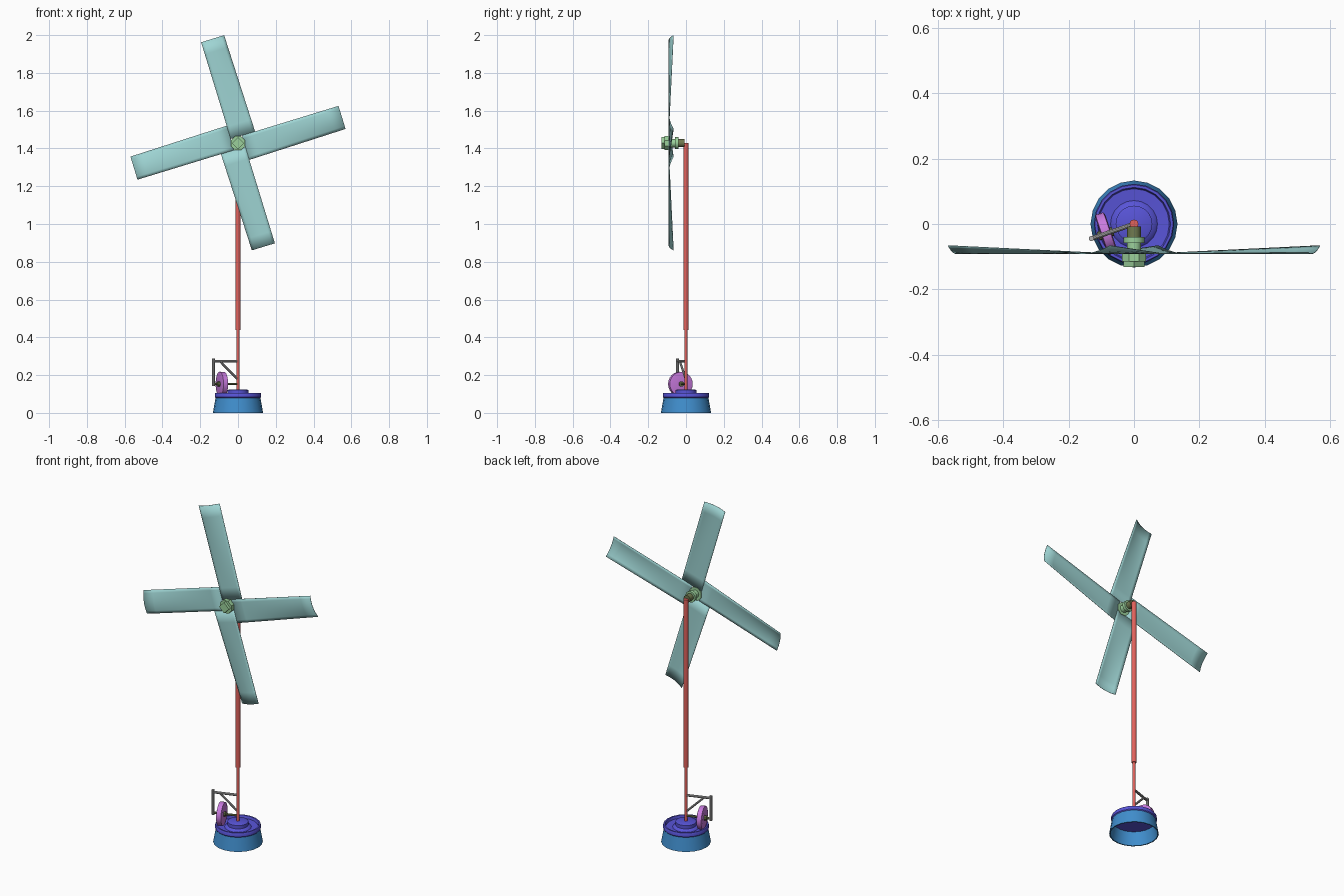
import bpy, bmesh, math
from mathutils import Vector, Matrix

cube = bpy.data.objects.get("Cube")
if cube:
    bpy.data.objects.remove(cube, do_unlink=True)


def material(name, r, g, b):
    """Flat colour given as 0-255 display values."""
    lin = [((c / 255 + 0.055) / 1.055) ** 2.4 for c in (r, g, b)] + [1]
    m = bpy.data.materials.new(name)
    m.use_nodes = True
    m.diffuse_color = lin
    m.node_tree.nodes["Principled BSDF"].inputs["Base Color"].default_value = lin
    return m


BLUE = material("blue", 64, 142, 205)
INDIGO = material("indigo", 88, 84, 215)
RED = material("red", 225, 98, 92)
TEAL = material("pale teal", 158, 212, 211)
GREEN = material("sage green", 155, 208, 155)
OLIVE = material("olive", 112, 122, 80)
PINK = material("orchid", 200, 122, 222)
GREY = material("grey", 178, 178, 178)


def finish(name, bm, mat, smooth=True):
    bmesh.ops.remove_doubles(bm, verts=bm.verts, dist=1e-5)
    bmesh.ops.recalc_face_normals(bm, faces=bm.faces)
    mesh = bpy.data.meshes.new(name)
    bm.to_mesh(mesh)
    bm.free()
    mesh.materials.append(mat)
    obj = bpy.data.objects.new(name, mesh)
    bpy.context.collection.objects.link(obj)
    if smooth:
        bpy.ops.object.select_all(action="DESELECT")
        obj.select_set(True)
        bpy.context.view_layer.objects.active = obj
        bpy.ops.object.shade_smooth_by_angle(angle=math.radians(35))
    return obj


def lathe(name, profile, mat, seg=20, origin=(0, 0, 0), axis=(0, 0, 1), turn=0.0, smooth=True):
    """Spin a (radius, height) profile around an axis."""
    rot = Vector(axis).to_track_quat("Z", "Y").to_matrix().to_4x4()
    frame = Matrix.Translation(origin) @ rot
    bm = bmesh.new()
    rings = []
    for i in range(seg):
        a = turn + math.tau * i / seg
        rings.append([bm.verts.new(frame @ Vector((r * math.cos(a), r * math.sin(a), h)))
                      for r, h in profile])
    for i in range(seg):
        p, q = rings[i], rings[(i + 1) % seg]
        for j in range(len(profile) - 1):
            quad = [p[j], q[j], q[j + 1], p[j + 1]]
            if profile[j][0] == 0:
                quad.pop(1)
            elif profile[j + 1][0] == 0:
                quad.pop(2)
            bm.faces.new(quad)
    return finish(name, bm, mat, smooth)


def rod(name, start, end, radius, mat, seg=10):
    d = Vector(end) - Vector(start)
    return lathe(name, [(0, 0), (radius, 0), (radius, d.length), (0, d.length)],
                 mat, seg, start, d)


# Hollow base skirt, open at the bottom
lathe("base_skirt", [(0.133, 0), (0.118, 0.085), (0.112, 0.085), (0.127, 0), (0.133, 0)], BLUE)

# Turntable with raised lip, recessed track and central boss
lathe("turntable", [(0, 0.078), (0.118, 0.078), (0.123, 0.084), (0.123, 0.1), (0.12, 0.105),
                    (0.112, 0.105), (0.108, 0.09), (0.072, 0.088), (0.066, 0.095),
                    (0.056, 0.1), (0.056, 0.12), (0.05, 0.123), (0, 0.123)], INDIGO)

# Mast in two diameters
HUB_Z = 1.43
rod("lower_mast", (0, 0, 0.115), (0, 0, 0.45), 0.008, RED, 12)
rod("upper_mast", (0, 0, 0.44), (0, 0, HUB_Z), 0.0135, RED, 12)

# Rotor shaft, collar and front nut, all pointing forward
FRONT = (0, -1, 0)
HUB = (0, 0, HUB_Z - 0.002)
lathe("rotor_shaft", [(0, 0.008), (0.021, 0.008), (0.021, 0.042), (0, 0.042)], OLIVE, 12, HUB, FRONT)
lathe("rotor_collar", [(0, 0.04), (0.032, 0.04), (0.032, 0.058), (0.022, 0.058),
                       (0.022, 0.09), (0, 0.09)], GREEN, 12, HUB, FRONT)
lathe("hub_plate", [(0, 0.088), (0.04, 0.088), (0.04, 0.115), (0, 0.115)],
      GREEN, 8, HUB, FRONT, math.pi / 8, False)
lathe("hub_cap", [(0, 0.11), (0.032, 0.11), (0.032, 0.131), (0, 0.131)],
      GREEN, 4, HUB, FRONT, 0, False)


# Four blades, flat at the root and curling backward toward the tip
def blade(name, angle):
    u_dir = Vector((math.cos(angle), 0, math.sin(angle)))
    v_dir = Vector((math.sin(angle), 0, -math.cos(angle)))
    nu, nv = 8, 8
    bm = bmesh.new()
    grid = []
    for i in range(nu + 1):
        s = i / nu
        row = []
        for j in range(nv + 1):
            t = j / nv
            u = 0.031 + (0.566 - 0.031) * s
            v = -0.031 + (0.135 - 0.008 * s) * t
            y = -0.091 + 0.025 * s * ((t - 0.3) / 0.7) ** 2
            row.append(bm.verts.new(u_dir * u + v_dir * v + Vector((0, y, HUB_Z))))
        grid.append(row)
    for i in range(nu):
        for j in range(nv):
            bm.faces.new((grid[i][j], grid[i + 1][j], grid[i + 1][j + 1], grid[i][j + 1]))
    obj = finish(name, bm, TEAL)
    mod = obj.modifiers.new("thickness", "SOLIDIFY")
    mod.thickness = 0.002
    mod.offset = 0


for k, side in enumerate(("left", "upper", "right", "lower")):
    blade(side + "_blade", math.radians(17 + 90 * k))

# Wheel carriage reaching out from the mast to the model's right
OUT = Vector((-0.946, -0.324, 0))


def at(distance, z):
    return OUT * distance + Vector((0, 0, z))


AXLE_Z = 0.153
lathe("roller_wheel", [(0, -0.012), (0.055, -0.016), (0.064, -0.013), (0.065, 0.013),
                       (0.055, 0.016), (0, 0.012)], PINK, 24, at(0.09, AXLE_Z), OUT)
rod("wheel_axle", at(0, AXLE_Z), at(0.14, AXLE_Z), 0.006, OLIVE)
rod("wheel_hub", at(0.068, AXLE_Z), at(0.116, AXLE_Z), 0.014, OLIVE)
rod("carriage_arm", at(0, 0.274), at(0.14, 0.274), 0.007, GREY)
rod("carriage_post", at(0.138, 0.142), at(0.138, 0.288), 0.008, GREY)
rod("carriage_brace", at(0, 0.176), at(0.102, 0.274), 0.006, GREY)
